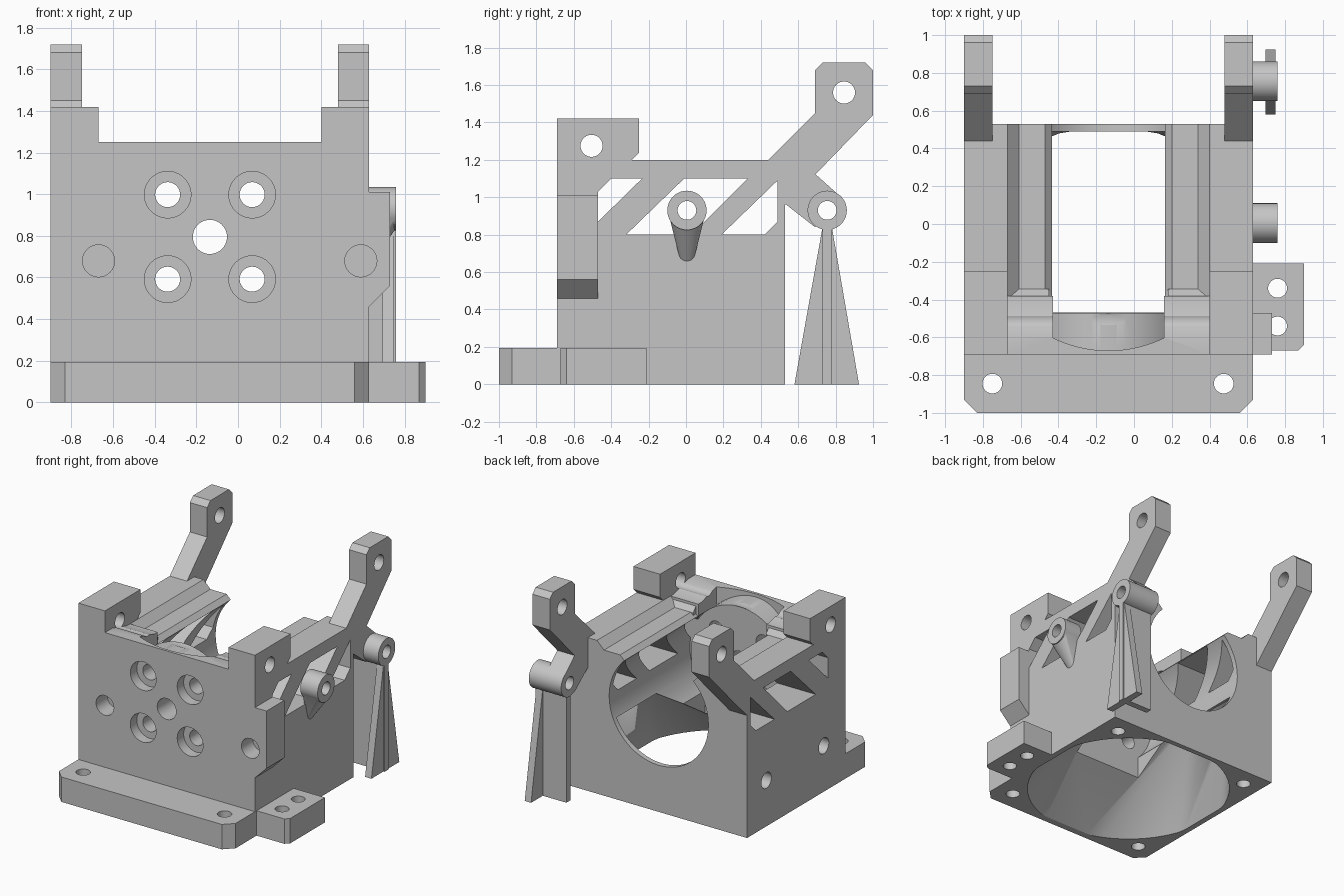
import bpy, bmesh, math
from mathutils import Vector

cube = bpy.data.objects.get("Cube")
if cube:
    bpy.data.objects.remove(cube, do_unlink=True)

grey = bpy.data.materials.new("plastic_grey")
grey.use_nodes = True
grey.diffuse_color = (0.56, 0.56, 0.56, 1)
for node in grey.node_tree.nodes:
    if node.type == 'BSDF_PRINCIPLED':
        node.inputs["Base Color"].default_value = (0.56, 0.56, 0.56, 1)

CX = -0.135   # mirror plane of the duct body
MID = 0.795   # height of the bore axis


def place(axis, a, b, t):
    return Vector({'x': (t, a, b), 'y': (a, t, b), 'z': (a, b, t)}[axis])


def finish(name, bm):
    bmesh.ops.recalc_face_normals(bm, faces=bm.faces[:])
    mesh = bpy.data.meshes.new(name)
    bm.to_mesh(mesh)
    bm.free()
    mesh.materials.append(grey)
    obj = bpy.data.objects.new(name, mesh)
    bpy.context.collection.objects.link(obj)
    return obj


def prism(name, axis, pts, lo, hi):
    """Outline extruded along an axis."""
    bm = bmesh.new()
    rings = [[bm.verts.new(place(axis, a, b, t)) for a, b in pts] for t in (lo, hi)]
    bm.faces.new(rings[0])
    bm.faces.new(rings[1])
    for i in range(len(pts)):
        j = (i + 1) % len(pts)
        bm.faces.new((rings[0][i], rings[0][j], rings[1][j], rings[1][i]))
    return finish(name, bm)


def circle(a, b, r, n=40):
    return [(a + r * math.cos(2 * math.pi * i / n), b + r * math.sin(2 * math.pi * i / n))
            for i in range(n)]


def rod(name, axis, a, b, r, lo, hi, n=40):
    return prism(name, axis, circle(a, b, r, n), lo, hi)


def box(name, x0, x1, y0, y1, z0, z1):
    return prism(name, 'z', [(x0, y0), (x1, y0), (x1, y1), (x0, y1)], z0, z1)


def hull(name, points):
    bm = bmesh.new()
    for p in points:
        bm.verts.new(p)
    res = bmesh.ops.convex_hull(bm, input=bm.verts[:])
    bmesh.ops.delete(bm, geom=res["geom_interior"], context='VERTS')
    bmesh.ops.dissolve_limit(bm, angle_limit=0.01, verts=bm.verts[:], edges=bm.edges[:])
    return finish(name, bm)


def combine(target, other, operation):
    mod = target.modifiers.new("shape", 'BOOLEAN')
    mod.operation = operation
    mod.solver = 'EXACT'
    mod.object = other
    bpy.context.view_layer.objects.active = target
    bpy.ops.object.modifier_apply(modifier=mod.name)
    bpy.data.objects.remove(other, do_unlink=True)


def add(target, other):
    combine(target, other, 'UNION')


def cut(target, other):
    combine(target, other, 'DIFFERENCE')


def mirror_x(pts):
    return [(2 * CX - a, b) for a, b in pts]


# Main block, front plate with sloped back, and fan flange
body = box("duct_body", -0.9, 0.63, -0.69, 0.53, 0, 1.2)
add(body, prism("front_plate", 'x', [(-0.69, 0.5), (-0.69, 1.25), (-0.6, 1.25), (-0.38, 1.19),
                                     (-0.38, 0.5)], -0.67, 0.4))
add(body, prism("fan_flange", 'z', [(-0.9, -0.6), (-0.9, -0.93), (-0.83, -1), (0.56, -1),
                                    (0.63, -0.93), (0.63, -0.6)], 0, 0.195))

# Corner posts and rear arms on both sides
post = [(-0.69, 0.7), (-0.3, 0.7), (-0.3, 1.19), (-0.25, 1.24), (-0.25, 1.42), (-0.69, 1.42)]
arm = [(0.52, 0.95), (0.69, 1.12), (1, 1.44), (1, 1.68), (0.96, 1.72), (0.73, 1.72),
       (0.69, 1.68), (0.69, 1.45), (0.44, 1.2), (0.44, 1.12), (0.52, 1.1)]
for outer, sign in ((-0.9, 1), (0.63, -1)):
    for outline, width in ((post, 0.23), (arm, 0.15)):
        ends = sorted((outer, outer + sign * width))
        add(body, prism("side_part", 'x', outline, *ends))

# Shoulder block and drilled side foot
add(body, prism("shoulder", 'y', [(0.6, 0.43), (0.63, 0.46), (0.73, 0.56), (0.73, 1.01),
                                  (0.6, 1.01)], -0.69, -0.47))
add(body, prism("side_foot", 'z', [(0.6, -0.67), (0.87, -0.67), (0.9, -0.64),
                                   (0.9, -0.21), (0.6, -0.21)], 0, 0.195))

# Top slot with a bowed front, round pad behind the plate, and the long bore
bow = [(CX + 0.68 * math.sin(t), 0.01 - 0.68 * math.cos(t))
       for t in (math.radians(25.7 * i / 8) for i in range(-8, 9))]
cut(body, prism("slot", 'z', bow + [(CX + 0.295, 0.6), (CX - 0.295, 0.6)], 1.0, 1.4))
add(body, rod("round_pad", 'y', CX, MID, 0.43, -0.68, -0.47, 64))
cut(body, rod("bore", 'y', CX, MID, 0.43, -0.47, 0.6, 64))

# Stepped channels beside the slot, each with a bevelled front end
channel = [(-0.67, 1.2), (-0.61, 1.14), (-0.47, 1.14), (-0.425, 1.095), (-0.4, 1.095),
           (-0.4, 1.3), (-0.67, 1.3)]
ramp = [(-0.4, 1.1), (-0.4, 1.18), (-0.38, 1.18), (-0.345, 1.14), (-0.345, 1.1)]
for outline, x0, x1 in ((channel, -0.68, -0.45), (mirror_x(channel), 0.18, 0.41)):
    cut(body, prism("channel", 'y', outline, -0.38, 0.6))
    add(body, prism("channel_ramp", 'x', ramp, x0, x1))

# Funnel from the fan opening, flattened at its sides, up to the bore
opening = [(CX - 0.3, -0.469), (CX + 0.3, -0.469), (CX + 0.3, 0.49), (CX - 0.3, 0.49)]
rim = [(max(-0.725, min(0.725, a)), max(-0.725, min(0.725, b)))
       for a, b in circle(0, 0, 0.76, 72)]
cut(body, hull("funnel", [(CX + a, b - 0.235, -0.01) for a, b in rim]
               + [(a, b, 0.31) for a, b in opening]
               + [(CX + s * 0.41, y, 0.62) for s in (-1, 1) for y in (0, 0.49)]))
cut(body, prism("throat", 'z', opening, 0.29, 0.65))

# Slanted truss windows through both walls
windows = ([(-0.47, 1.03), (-0.4, 1.1), (-0.235, 1.1), (-0.47, 0.87)],
           [(-0.32, 0.8), (-0.01, 1.1), (0.33, 1.1), (0.03, 0.8)],
           [(0.19, 0.8), (0.49, 1.09), (0.49, 0.87), (0.42, 0.8)])
for outline in windows:
    cut(body, prism("window", 'x', outline, -1, 0.7))

# Front plate drilling
for sx in (-1, 1):
    for sz in (-1, 1):
        x, z = CX + 0.203 * sx, MID + 0.203 * sz
        cut(body, rod("screw_hole", 'y', x, z, 0.06, -0.8, -0.4))
        cut(body, rod("counterbore", 'y', x, z, 0.112, -0.8, -0.61))
for x in (-0.67, 0.59):
    cut(body, rod("blind_hole", 'y', x, 0.68, 0.077, -0.8, -0.55))
cut(body, rod("centre_hole", 'y', CX, MID, 0.082, -0.8, -0.4))

# Fan screw holes, foot holes, left wall holes, post and arm holes
for x in (-0.75, 0.475):
    for y in (-0.845, 0.38):
        cut(body, rod("fan_screw", 'z', x, y, 0.052, -0.1, 0.3))
for y in (-0.34, -0.54):
    cut(body, rod("foot_hole", 'z', 0.76, y, 0.05, -0.1, 0.3))
for y in (0.29, -0.42):
    cut(body, rod("wall_hole", 'x', y, 0.36, 0.062, -1, -0.65))
for y, z in ((-0.505, 1.275), (0.845, 1.56)):
    cut(body, rod("pivot_hole", 'x', y, z, 0.059, -1, 0.7))

# Side boss on a tapering gusset
boss = hull("side_boss_gusset", [(x, a, b) for x in (0.62, 0.755)
                                 for a, b in circle(0.005, 0.93, 0.1)]
            + [(0.62, a, b) for a, b in circle(0.005, 0.685, 0.04)])
add(boss, rod("side_boss", 'x', 0.005, 0.93, 0.105, 0.61, 0.76))
cut(boss, rod("boss_hole", 'x', 0.005, 0.93, 0.05, 0.5, 0.8))

# Rear boss with its web to the arm
rear = prism("rear_boss", 'x', [(0.5, 0.99), (0.53, 0.965), (0.69, 0.84), (0.75, 0.93),
                                (0.83, 1.0), (0.69, 1.125), (0.56, 1.1)], 0.48, 0.63)
add(rear, rod("rear_tube", 'x', 0.755, 0.93, 0.105, 0.48, 0.76))
cut(rear, rod("rear_hole", 'x', 0.755, 0.93, 0.05, 0.4, 0.8))

# Tapering support leg below the rear boss, crossed by an upright rib
leg = prism("support_leg", 'x', [(0.58, 0), (0.925, 0), (0.78, 0.84), (0.73, 0.84)], 0.695, 0.75)
rib = box("support_rib", 0.49, 0.76, 0.73, 0.78, 0, 0.84)

for obj in (body, boss, rear, leg, rib):
    bpy.ops.object.select_all(action='DESELECT')
    obj.select_set(True)
    bpy.context.view_layer.objects.active = obj
    bpy.ops.object.shade_smooth_by_angle(angle=math.radians(25))
